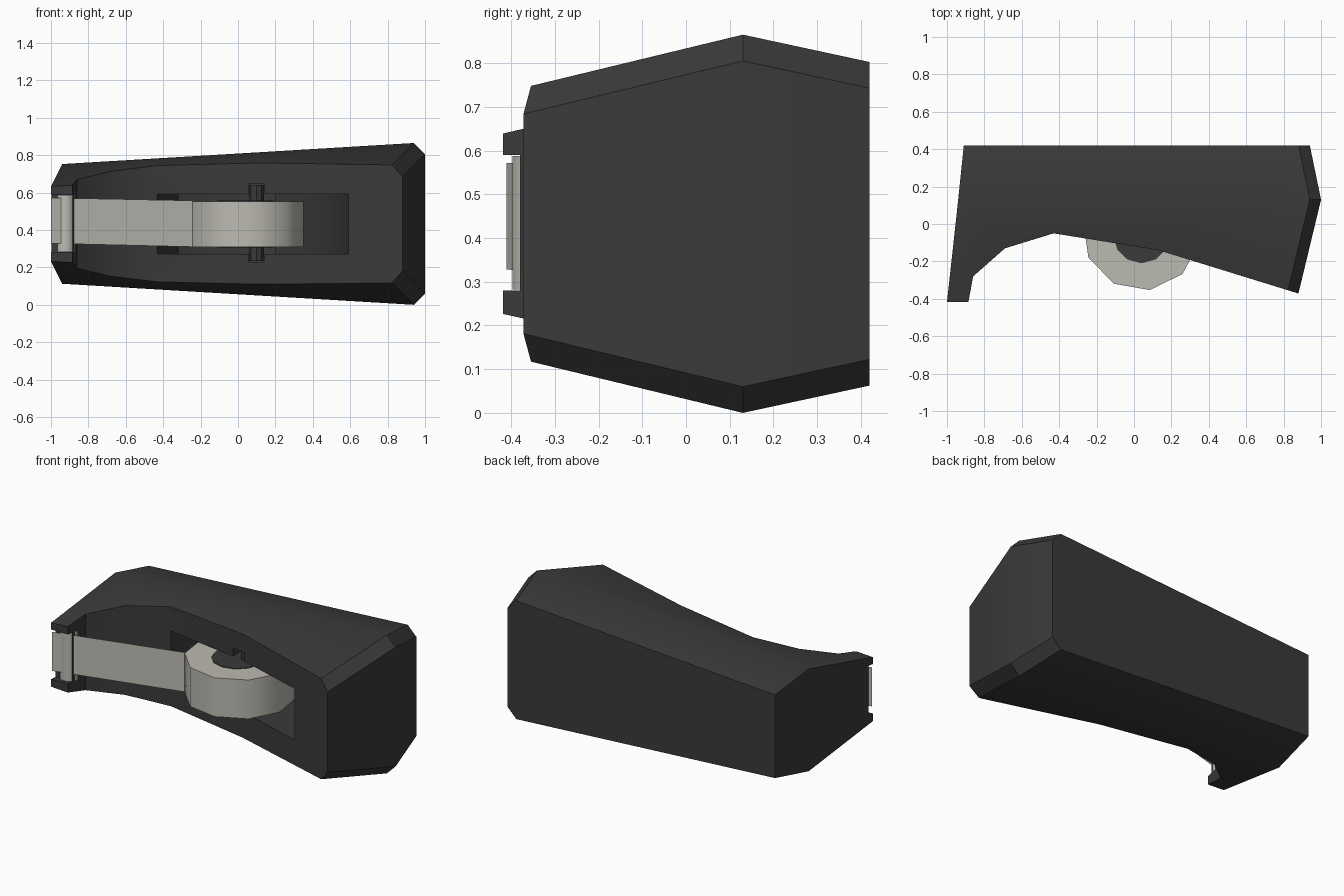
import bpy, bmesh, math

if "Cube" in bpy.data.objects:
    bpy.data.objects.remove(bpy.data.objects["Cube"])

ZC = 0.4325  # mid height of the whole model


def material(name, rgb):
    m = bpy.data.materials.new(name)
    m.diffuse_color = (*rgb, 1)
    m.use_nodes = True
    m.node_tree.nodes["Principled BSDF"].inputs["Base Color"].default_value = m.diffuse_color
    return m


BLACK = material("charcoal plastic", (0.042, 0.042, 0.042))
TAPE = material("pale grey tape", (0.50, 0.49, 0.44))


def finish(name, bm, mat):
    bmesh.ops.recalc_face_normals(bm, faces=bm.faces)
    me = bpy.data.meshes.new(name)
    bm.to_mesh(me)
    bm.free()
    ob = bpy.data.objects.new(name, me)
    bpy.context.collection.objects.link(ob)
    me.materials.append(mat)
    return ob


def loft(name, rings, mat):
    """Closed solid through rings of equal point count."""
    bm = bmesh.new()
    loops = [[bm.verts.new(p) for p in r] for r in rings]
    n = len(loops[0])
    for a, b in zip(loops, loops[1:]):
        for i in range(n):
            j = (i + 1) % n
            bm.faces.new((a[i], a[j], b[j], b[i]))
    bm.faces.new(loops[0])
    bm.faces.new(loops[-1])
    return finish(name, bm, mat)


def prism(name, pts, z0, z1, mat):
    return loft(name, [[(x, y, z) for x, y in pts] for z in (z0, z1)], mat)


def circle(cx, cy, r, n, start=0):
    return [(cx + r * math.cos(math.radians(start) + math.tau * i / n),
             cy + r * math.sin(math.radians(start) + math.tau * i / n)) for i in range(n)]


def rect(x0, x1, y0, y1):
    return [(x0, y0), (x1, y0), (x1, y1), (x0, y1)]


def smooth(ob, angle):
    bpy.ops.object.select_all(action='DESELECT')
    ob.select_set(True)
    bpy.context.view_layer.objects.active = ob
    bpy.ops.object.shade_smooth_by_angle(angle=math.radians(angle))


def carve(ob, cutter):
    mod = ob.modifiers.new("carve", 'BOOLEAN')
    mod.operation = 'DIFFERENCE'
    mod.solver = 'EXACT'
    mod.object = cutter
    bpy.context.view_layer.objects.active = ob
    bpy.ops.object.modifier_apply(modifier=mod.name)
    bpy.data.objects.remove(cutter)


# Body: tapered hull with clipped right corners, widest at y = 0.13
def hull_ring(y, left, h_left, right, h_right, clip=0.06):
    half = [(left, h_left), (right - clip, h_right), (right, h_right - clip)]
    pts = [(x, -h) for x, h in half] + [(x, h) for x, h in reversed(half)]
    return [(x, y, ZC + h) for x, h in pts]


body = loft("dispenser_body", [
    hull_ring(0.42, -0.91, 0.26, 0.94, 0.37),
    hull_ring(0.13, -0.94, 0.32, 1.00, 0.4325),
    hull_ring(-0.418, -1.00, 0.20, 0.868, 0.30)], BLACK)

# Swooping front face
carve(body, prism("front_cutter", [
    (-0.885, -0.8), (-0.885, -0.415), (-0.86, -0.28), (-0.69, -0.13), (-0.43, -0.05),
    (0.13, -0.14), (0.88, -0.372), (1.2, -0.47), (1.2, -0.8)], -0.2, 1.1, BLACK))
# Pocket that holds the roll
carve(body, prism("pocket_cutter", [
    (-0.43, -0.3), (-0.43, -0.04), (-0.32, 0.2), (-0.1, 0.31), (0.2, 0.31), (0.42, 0.12),
    (0.59, -0.28), (0.59, -0.5)], ZC - 0.16, ZC + 0.16, BLACK))
# Axle notches in the pocket walls
carve(body, prism("notch_cutter", rect(0.055, 0.14, -0.4, 0.0), 0.23, 0.645, BLACK))
# Gap between the two lip tabs
carve(body, prism("gap_cutter", rect(-1.2, -0.8, -0.6, -0.38), 0.28, 0.59, BLACK))
smooth(body, 35)

# Guide bar between the tabs
bar = prism("guide_bar", circle(-0.925, -0.345, 0.055, 10), 0.282, 0.588, TAPE)
smooth(bar, 40)

# Tape roll
roll = prism("tape_roll", circle(0.04, -0.04, 0.316, 10, 26), 0.31, 0.553, TAPE)
smooth(roll, 40)

# Hub through the roll and its axle
hub = prism("hub", circle(0.04, -0.06, 0.15, 12), 0.306, 0.557, BLACK)
smooth(hub, 40)
prism("axle", circle(0.098, -0.04, 0.04, 8), 0.235, 0.64, BLACK)

# Loose tape strip: a single thin sheet from roll to lip
bm = bmesh.new()
strip = [(-1.0, -0.41, 0.328), (-0.243, -0.178, 0.31),
         (-0.243, -0.178, 0.557), (-1.0, -0.41, 0.572)]
bm.faces.new([bm.verts.new(p) for p in strip])
finish("tape_strip", bm, TAPE)
